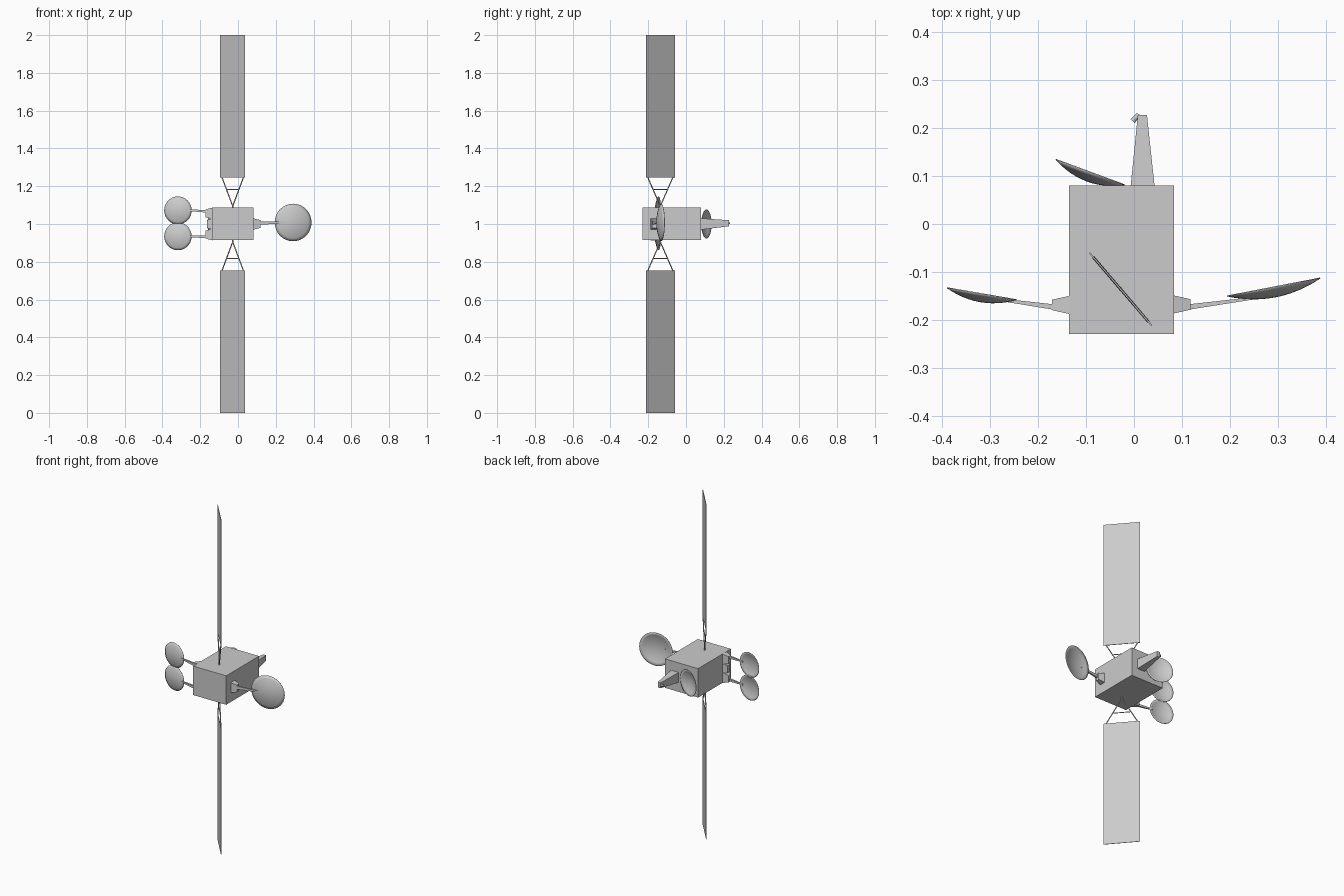
import bpy, bmesh, math
from mathutils import Vector, Matrix

if "Cube" in bpy.data.objects:
    bpy.data.objects.remove(bpy.data.objects["Cube"])


def finish(name, bm, smooth=False):
    bmesh.ops.recalc_face_normals(bm, faces=bm.faces)
    me = bpy.data.meshes.new(name)
    bm.to_mesh(me)
    bm.free()
    ob = bpy.data.objects.new(name, me)
    bpy.context.collection.objects.link(ob)
    if smooth:
        for p in me.polygons:
            p.use_smooth = True
    return ob


def box(name, lo, hi, angle=0):
    lo, hi = Vector(lo), Vector(hi)
    bm = bmesh.new()
    m = (Matrix.Translation((lo + hi) / 2) @ Matrix.Rotation(angle, 4, 'Z')
         @ Matrix.Diagonal((*(hi - lo), 1)))
    bmesh.ops.create_cube(bm, size=1, matrix=m)
    return finish(name, bm)


def frustum(name, p0, s0, p1, s1):
    """Tapered block between two rectangles (horizontal width, height)."""
    p0, p1 = Vector(p0), Vector(p1)
    side = (p1 - p0).cross(Vector((0, 0, 1))).normalized()
    bm = bmesh.new()
    rings = []
    for p, (w, h) in ((p0, s0), (p1, s1)):
        rings.append([bm.verts.new(p + side * w / 2 * a + Vector((0, 0, h / 2 * b)))
                      for a, b in ((-1, -1), (1, -1), (1, 1), (-1, 1))])
    for i in range(4):
        j = (i + 1) % 4
        bm.faces.new((rings[0][i], rings[0][j], rings[1][j], rings[1][i]))
    bm.faces.new(rings[0])
    bm.faces.new(rings[1])
    return finish(name, bm)


def rod(name, a, b, r, r2=None, seg=8):
    a, b = Vector(a), Vector(b)
    d = b - a
    bm = bmesh.new()
    m = Matrix.Translation((a + b) / 2) @ d.to_track_quat('Z', 'Y').to_matrix().to_4x4()
    bmesh.ops.create_cone(bm, cap_ends=True, segments=seg, radius1=r,
                          radius2=r if r2 is None else r2, depth=d.length, matrix=m)
    return finish(name, bm)


def dish(name, centre, radius, depth, degrees, seg=32, rings=6):
    """Shallow paraboloid bulging to -y, turned about z; centre is the rim centre."""
    bm = bmesh.new()
    tip = bm.verts.new((0, -depth, 0))
    prev = None
    for k in range(1, rings + 1):
        f = k / rings
        ring = [bm.verts.new((radius * f * math.cos(t), -depth * (1 - f * f),
                              radius * f * math.sin(t)))
                for t in (2 * math.pi * i / seg for i in range(seg))]
        for i in range(seg):
            j = (i + 1) % seg
            if prev:
                bm.faces.new((prev[i], prev[j], ring[j], ring[i]))
            else:
                bm.faces.new((tip, ring[j], ring[i]))
        prev = ring
    ob = finish(name, bm, True)
    ob.location = centre
    ob.rotation_euler.z = math.radians(degrees)
    mod = ob.modifiers.new("thickness", 'SOLIDIFY')
    mod.thickness = 0.002
    mod.offset = 0
    return ob


# Main body
box("body", (-0.136, -0.23, 0.914), (0.083, 0.08, 1.087))

# Solar wings with their V-shaped yokes, above and below
hub = Vector((-0.028, -0.136, 1.0))
wing_dir = Vector((0.065, -0.076, 0)).normalized()
wing_angle = math.atan2(wing_dir.y, wing_dir.x)
for s, tag in ((1, "upper"), (-1, "lower")):
    def at(u, z):
        return hub + wing_dir * u + Vector((0, 0, s * z))
    z0, z1 = sorted((1 + s * 0.245, 1 + s * 1.0))
    box(tag + "_solar_panel", (hub.x - 0.1, hub.y - 0.0015, z0),
        (hub.x + 0.1, hub.y + 0.0015, z1), wing_angle)
    rod(tag + "_yoke_post", at(0, 0.08), at(0, 0.103), 0.004)
    for u in (-1, 1):
        rod(tag + "_yoke_bar", at(u * 0.002, 0.098), at(u * 0.088, 0.248), 0.003)
    rod(tag + "_yoke_crossbar", at(-0.05, 0.183), at(0.05, 0.183), 0.0025)

# Large dish on the right with bracket and arm
frustum("right_bracket", (0.082, -0.168, 1), (0.038, 0.06), (0.118, -0.168, 1), (0.022, 0.042))
frustum("right_arm", (0.116, -0.173, 1.005), (0.011, 0.018), (0.25, -0.155, 1.008), (0.005, 0.008))
dish("right_dish", (0.2915, -0.1315, 1.008), 0.099, 0.021, 10.9)

# Pair of dishes on the left with brackets and arms
for z, zd, tag in ((1.056, 1.072, "upper"), (0.944, 0.935, "lower")):
    frustum(tag + "_left_bracket", (-0.135, -0.169, z), (0.038, 0.062),
            (-0.171, -0.169, z), (0.022, 0.042))
    frustum(tag + "_left_arm", (-0.17, -0.173, zd - 0.004 if zd > 1 else zd - 0.003), (0.011, 0.014),
            (-0.265, -0.16, zd), (0.006, 0.008))
    dish(tag + "_left_dish", (-0.318, -0.1455, zd), 0.0735, 0.017, -9.8)
frustum("left_middle_bracket", (-0.135, -0.169, 1), (0.036, 0.056), (-0.164, -0.169, 1), (0.022, 0.042))

# Rear dish resting on the back face
dish("rear_dish", (-0.0915, 0.1085, 1.0), 0.0765, 0.02, -20.3)

# Rear feed tower with its small horn
frustum("feed_tower", (0.018, 0.079, 1), (0.05, 0.06), (0.0175, 0.228, 1.004), (0.019, 0.032))
rod("feed_horn", (0.010, 0.229, 1.004), (-0.003, 0.215, 1.004), 0.005, 0.006, 12)
